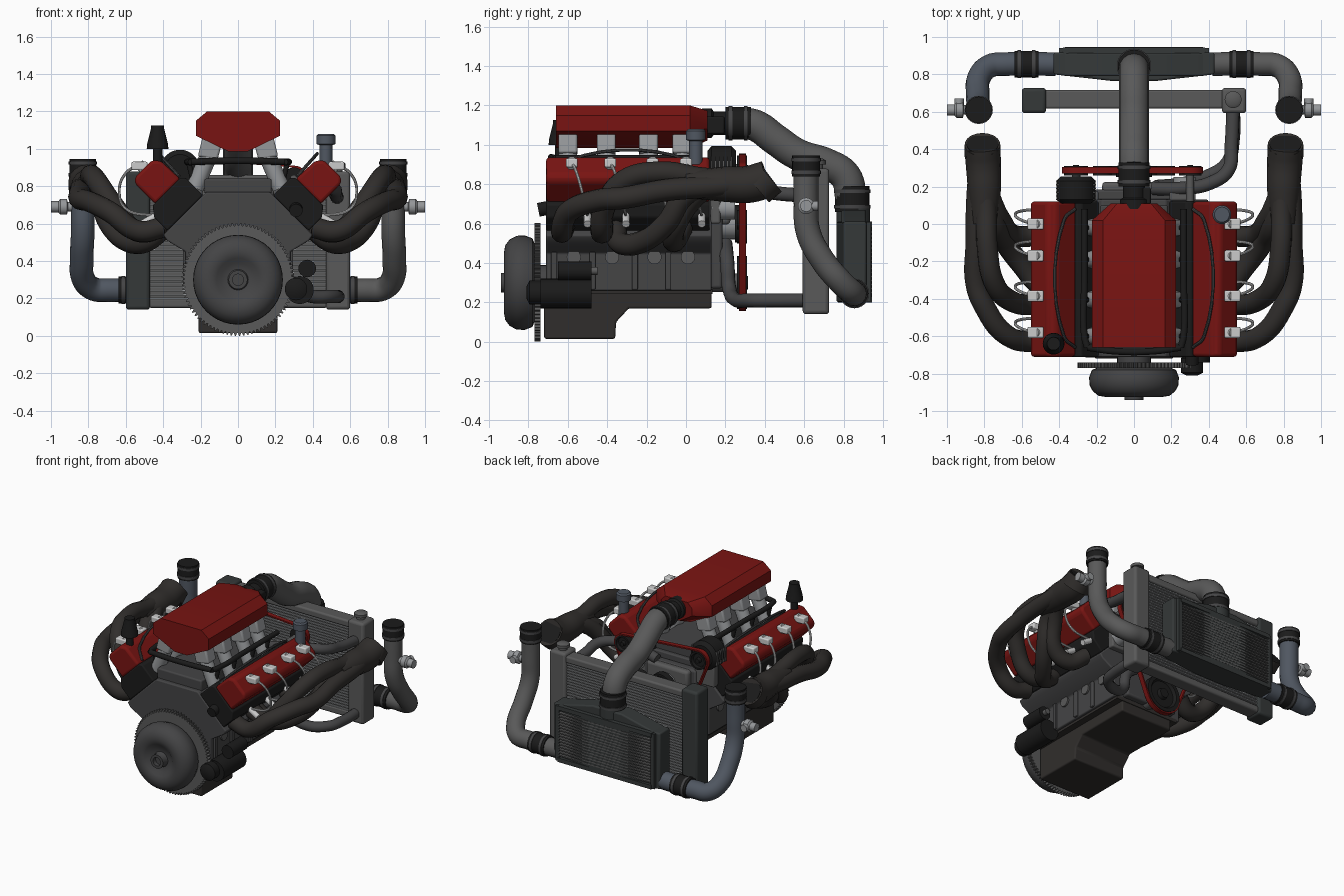
import bpy, bmesh, math
from mathutils import Vector, geometry

if "Cube" in bpy.data.objects:
    bpy.data.objects.remove(bpy.data.objects["Cube"])

def material(name, *c):
    m = bpy.data.materials.new(name)
    m.diffuse_color = (*c, 1)
    m.use_nodes = True
    m.node_tree.nodes["Principled BSDF"].inputs["Base Color"].default_value = m.diffuse_color
    return m
RED = material("red_paint", .19, .007, .006)
BLACK = material("black_plastic", .011, .011, .011)
DARK = material("dark_iron", .058, .058, .06)
CORE = material("core_grey", .035, .04, .04)
EXH = material("exhaust_steel", .03, .027, .025)
STEEL = material("steel", .10, .10, .10)
BLUE = material("blue_steel", .08, .095, .12)
ALU = material("aluminium", .3, .31, .32)
WHITE = material("white_ceramic", .8, .8, .8)

def add(name, me, mat, bevel=0):
    o = bpy.data.objects.new(name, me)
    bpy.context.collection.objects.link(o)
    me.materials.clear()
    me.materials.append(mat)
    if bevel:
        b = o.modifiers.new("bevel", 'BEVEL')
        b.width, b.segments, b.limit_method = bevel, 3, 'ANGLE'
    return o

def from_bm(name, bm, mat, bevel=0):
    bmesh.ops.recalc_face_normals(bm, faces=bm.faces)
    me = bpy.data.meshes.new(name)
    bm.to_mesh(me)
    bm.free()
    return add(name, me, mat, bevel)

def prism(name, pts, a, b, mat, axis='y', bevel=0):
    """Extrude a 2D profile along an axis from a to b."""
    put = {'y': lambda p, t: (p[0], t, p[1]), 'x': lambda p, t: (t, p[0], p[1]), 'z': lambda p, t: (p[0], p[1], t)}[axis]
    bm = bmesh.new()
    A = [bm.verts.new(put(p, a)) for p in pts]
    B = [bm.verts.new(put(p, b)) for p in pts]
    bm.faces.new(A)
    bm.faces.new(B)
    for i in range(len(pts)):
        j = (i + 1) % len(pts)
        bm.faces.new((A[i], A[j], B[j], B[i]))
    return from_bm(name, bm, mat, bevel)

def boxes(name, items, mat, bevel=0):
    """Several boxes (centre, size) in one mesh."""
    bm = bmesh.new()
    for c, s in items:
        for v in bmesh.ops.create_cube(bm, size=1)['verts']:
            v.co = Vector(v.co[i] * s[i] + c[i] for i in range(3))
    return from_bm(name, bm, mat, bevel)

def lathe(name, origin, direction, prof, mat, n=32):
    """Revolve (radius, distance) points about a direction."""
    q = Vector(direction).to_track_quat('Z', 'Y')
    bm = bmesh.new()
    rings = [[bm.verts.new(Vector(origin) + q @ Vector((r * math.cos(2*math.pi*i/n), r * math.sin(2*math.pi*i/n), h)))
              for i in range(n)] for r, h in prof]
    for R, S in zip(rings, rings[1:]):
        for i in range(n):
            bm.faces.new((R[i], R[(i+1) % n], S[(i+1) % n], S[i]))
    bm.faces.new(rings[0])
    bm.faces.new(rings[-1])
    return from_bm(name, bm, mat)

def cyl(name, p, q, r, mat, r2=None, n=24):
    d = Vector(q) - Vector(p)
    return lathe(name, p, d, [(r, 0), (r if r2 is None else r2, d.length)], mat, n)

def tube(name, pts, r, mat, res=4):
    """Smooth round tube through points; a 4th coordinate scales the radius."""
    cu = bpy.data.curves.new(name, 'CURVE')
    cu.dimensions, cu.bevel_depth, cu.bevel_resolution = '3D', r, res
    cu.use_fill_caps, cu.resolution_u = True, 7
    sp = cu.splines.new('BEZIER')
    sp.bezier_points.add(len(pts) - 1)
    for b, p in zip(sp.bezier_points, pts):
        b.co, b.radius = p[:3], p[3] if len(p) > 3 else 1
        b.handle_left_type = b.handle_right_type = 'AUTO'
    o = bpy.data.objects.new(name + "_curve", cu)
    bpy.context.collection.objects.link(o)
    me = bpy.data.meshes.new_from_object(o.evaluated_get(bpy.context.evaluated_depsgraph_get()))
    bpy.data.objects.remove(o)
    return add(name, me, mat)

def coupler(name, p, q, r):
    """Black hose coupler with two steel clamps."""
    p, q = Vector(p), Vector(q)
    cyl(name, p, q, r, BLACK)
    for t in (.2, .8):
        c, d = p.lerp(q, t), (q - p).normalized() * .009
        cyl(name + "_clamp", c - d, c + d, r * 1.06, DARK)

# Engine block, oil pan and valley
half = [(.17, .77), (.40, .54), (.38, .51), (.28, .45), (.28, .26)]
prism("engine_block", half + [(-x, z) for x, z in half[::-1]], -.71, .13, DARK, bevel=.008)
prism("oil_pan", [(-.72, .26), (-.72, .015), (-.36, .015), (-.355, .10), (-.29, .17), (.13, .17), (.13, .26)],
      -.21, .21, EXH, 'x', .01)
boxes("pan_flange", [((0, -.29, .255), (.52, .85, .025))], EXH)
boxes("valley_cover", [((0, -.29, .80), (.36, .78, .08))], DARK, .01)
boxes("timing_cover", [((0, .155, .5), (.42, .06, .46))], DARK, .015)

# Flywheel and torque converter
N = 84
gear = [((.302 if k in (1, 2) else .287) * math.cos(2*math.pi*(i + k/4)/N), .302 + (.302 if k in (1, 2) else .287) *
        math.sin(2*math.pi*(i + k/4)/N)) for i in range(N) for k in range(4)]
prism("flywheel_ring_gear", gear, -.77, -.74, STEEL)
cyl("crank_flange", (0, -.76, .30), (0, -.70, .30), .09, DARK)
lathe("torque_converter", (0, -.77, .30), (0, -1, 0), [(.2, 0), (.225, .01), (.24, .05), (.238, .09), (.22, .125), (.19, .148),
      (.15, .155), (.115, .145), (.09, .125), (.055, .12), (.05, .13), (.05, .17), (.03, .17), (.03, .14)], DARK, 40)

# Plenum, throttle and intake pipe
plen = [(.165, 1.2), (.225, 1.15), (.225, 1.07), (.05, .985)]
prof = plen + [(-x, z) for x, z in plen[::-1]]
bm = bmesh.new()
rings = [[bm.verts.new((x * f, y, 1.11 + (z - 1.11) * g)) for x, z in prof] for y, f, g in ((-.66, 1, 1), (.02, 1, 1), (.11, .55, .7))]
for A, B in zip(rings, rings[1:]):
    for i in range(8):
        bm.faces.new((A[i], A[(i+1) % 8], B[(i+1) % 8], B[i]))
bm.faces.new(rings[0])
bm.faces.new(rings[2])
from_bm("intake_plenum", bm, RED)
lathe("throttle_body", (0, .08, 1.11), (0, 1, 0), [(.075, 0), (.075, .05), (.06, .06), (.06, .13)], BLACK)
boxes("throttle_motor", [((.05, .15, 1.10), (.08, .09, .09))], BLACK, .01)
coupler("throttle_coupler", (0, .2, 1.11), (0, .33, 1.11), .083)
tube("intake_pipe", [(0, .31, 1.11), (0, .36, 1.095), (0, .45, 1.03), (0, .57, .95), (0, .72, .90), (0, .81, .84), (0, .84, .72)], .08, STEEL, 6)
coupler("intercooler_top_coupler", (0, .845, .66), (0, .845, .79), .087)

# Intercooler
plan = [(.43, .80), (.12, .765), (-.12, .765), (-.43, .80), (-.43, .915), (-.12, .945), (.12, .945), (.43, .915)]
prism("intercooler", plan, .20, .61, CORE, 'z', .01)
lathe("intercooler_outlet", (0, .85, .60), (0, 0, 1), [(.085, 0), (.085, .08)], CORE)
prism("intercooler_top_tank", [(-.41, .60), (.41, .60), (.12, .67), (-.12, .67)], .79, .915, CORE, bevel=.01)
boxes("intercooler_frame", [((0, .925, z), (.76, .04, .03)) for z in (.215, .595)] +
      [((x, .92, .405), (.03, .04, .40)) for x in (-.385, .385)], CORE)
boxes("intercooler_fins", [((0, .928, .25 + i * .0205), (.74, .036, .009)) for i in range(16)], STEEL)

# Radiator
boxes("radiator_core", [((0, .665, .50), (.94, .06, .64))], STEEL)
boxes("radiator_fins", [((0, .665, .2 + i * .02), (.94, .085, .008)) for i in range(31)], ALU)
boxes("radiator_rails", [((0, .667, z), (.96, .10, .05)) for z in (.175, .835)], STEEL, .012)
for s, m in ((-1, CORE), (1, STEEL)):
    boxes("radiator_tank", [((s * .535, .66, .51), (.13, .135, .74))], m, .018)
lathe("radiator_cap", (.53, .665, .87), (0, 0, 1), [(.03, 0), (.03, .03), (.045, .03), (.045, .05), (.03, .06)], STEEL)
tube("upper_radiator_hose", [(.1, .19, .74), (.25, .19, .78), (.41, .22, .80), (.505, .29, .79), (.52, .42, .76), (.53, .62, .74)], .036, DARK)
tube("lower_radiator_hose", [(.12, .2, .50), (.24, .21, .40), (.28, .22, .27), (.38, .25, .215), (.50, .33, .21), (.53, .45, .21), (.53, .66, .21)], .036, DARK)

# Accessory drive: pulleys, alternator, pumps and belt
wheels = [(-.31, .88, .065), (.30, .84, .06), (0, .30, .135)]
for nm, (x, z, r) in zip(("alternator_pulley", "steering_pulley", "crank_pulley"), wheels):
    lathe(nm, (x, .26, z), (0, 1, 0), [(r, 0), (r, .05), (r * .8, .05), (r * .7, .03), (r * .3, .03), (r * .25, .055)], BLACK)
    cyl(nm + "_shaft", (x, .12, z), (x, .28, z), r * .35, STEEL)
lathe("water_pump_pulley", (0, .25, .60), (0, 1, 0), [(.095, 0), (.095, .05), (.08, .05), (.07, .03), (.03, .03), (.025, .055)], BLACK)
cyl("water_pump", (0, .15, .60), (0, .26, .60), .08, ALU)
boxes("water_pump_housing", [((0, .19, .66), (.34, .07, .13))], STEEL, .02)
lathe("alternator", (-.31, .11, .89), (0, 1, 0), [(.08, 0), (.105, .02), (.105, .12), (.08, .145)], BLACK)
boxes("alternator_fins", [((-.31, .13 + i * .02, .89), (.216, .006, .10)) for i in range(6)], STEEL)
boxes("accessory_brackets", [((-.27, .15, .75), (.16, .05, .22)), ((.26, .15, .70), (.14, .05, .2))], STEEL, .01)
cyl("steering_pump", (.27, .13, .68), (.27, .25, .68), .06, ALU)
for x, z in ((-.17, .55), (.17, .62)):
    cyl("idler_pulley", (x, .26, z), (x, .31, z), .05, BLACK)
rim = [(x, z, r, 2*math.pi*i/32) for x, z, r in wheels for i in range(32)]
at = lambda w, d: (w[0] + (w[2] + d) * math.cos(w[3]), w[1] + (w[2] + d) * math.sin(w[3]))
hull = [rim[i] for i in geometry.convex_hull_2d([at(w, .012) for w in rim])]
bm = bmesh.new()
loops = [[bm.verts.new((at(w, d)[0], y, at(w, d)[1])) for w in hull] for d, y in ((.01, .27), (.01, .305), (0, .305), (0, .27))]
for k in range(4):
    for i in range(len(hull)):
        j = (i + 1) % len(hull)
        bm.faces.new((loops[k][i], loops[k][j], loops[(k+1) % 4][j], loops[(k+1) % 4][i]))
from_bm("drive_belt", bm, RED)

# Starter motor and sensor
cyl("starter_motor", (.33, -.74, .245), (.33, -.48, .245), .075, BLACK)
lathe("starter_nose", (.31, -.81, .25), (0, 1, 0), [(.03, 0), (.06, .015), (.06, .09), (.04, .11)], BLACK)
cyl("starter_solenoid", (.37, -.65, .36), (.37, -.48, .36), .047, BLACK)
cyl("starter_terminal", (.37, -.48, .36), (.37, -.45, .36), .02, STEEL)

# Parts repeated on both banks
ports = [-.60, -.405, -.19, -.02]
for s in (-1, 1):
    def bank(u, v):
        return (s * (.18 + (u + v) * .7071), .76 + (v - u) * .7071)
    def b3(u, v, y):
        x, z = bank(u, v)
        return (x, y, z)
    prism("cylinder_head", [bank(*p) for p in ((.01, 0), (.28, 0), (.28, .1), (.24, .15), (.03, .15), (.01, .13))],
          -.71, .12, BLACK, bevel=.008)
    prism("valve_cover", [bank(*p) for p in ((.035, .145), (.225, .145), (.225, .30), (.20, .325), (.075, .325), (.04, .29))],
          -.71, .12, RED, bevel=.035)
    tube("cover_hard_line", [b3(.03, .16, -.66), b3(.025, .25, -.6), b3(.025, .25, .02), b3(.03, .16, .08)], .009, DARK, 2)
    tube("fuel_rail", [(s * .25, -.66, .93), (s * .265, -.6, .93), (s * .265, -.3, .93), (s * .265, .08, .93)], .018, BLACK)
    for y in ports:
        # intake runner, injector, coil, plug wire, freeze plug
        prism("runner_mouth", [(s * .08, 1.05), (s * .19, 1.06), (s * .215, .96), (s * .11, .94)], y - .048, y + .048, ALU, bevel=.012)
        tube("intake_runner", [(s * .14, y, 1.0), (s * .18, y, .91), (s * .23, y, .79)], .047, ALU)
        cyl("injector", (s * .265, y, .93), (s * .24, y, .83), .014, BLACK, n=12)
        cy = y + .02
        cyl("coil_stem", b3(.135, .30, cy), b3(.135, .36, cy), .028, WHITE, n=16)
        boxes("ignition_coil", [((b3(.14, .35, cy)), (.085, .06, .045))], WHITE, .008)
        tube("plug_wire", [b3(.15, .36, cy), (s * .60, cy + .02, .87), (s * .635, cy + .05, .77), (s * .60, cy + .07, .68), b3(.27, .1, cy + .08)], .008, WHITE, 2)
        cyl("spark_plug_boot", b3(.27, .1, cy + .08), b3(.35, .12, cy + .08), .02, WHITE, n=12)
        cyl("freeze_plug", (s * .27, y + .03, .43), (s * .292, y + .03, .43), .036, STEEL)
        boxes("block_rib", [((s * .285, y - .07, .36), (.02, .03, .19))], DARK, .005)
    # exhaust runners and collector
    paths = [[(.40, -.62, .58), (.53, -.63, .56), (.68, -.595, .66), (.80, -.44, .72), (.845, -.32, .73), (.845, -.1, .77), (.84, .15, .79), (.82, .36, .81)],
             [(.40, -.41, .58), (.54, -.43, .56), (.66, -.41, .69), (.75, -.31, .82), (.785, -.12, .86), (.79, .08, .83), (.80, .25, .82)],
             [(.40, -.36, .57), (.50, -.33, .50), (.60, -.22, .51), (.69, -.1, .60), (.74, .0, .74), (.78, .16, .80)],
             [(.40, -.02, .58), (.52, -.06, .51), (.64, -.06, .57), (.71, .02, .71), (.76, .12, .79), (.80, .25, .82)]]
    for p in paths:
        tube("exhaust_runner", [(s * x, y, z) for x, y, z in p], .056, EXH)
    tube("exhaust_collector", [(s*.80, .0, .80, .75), (s*.80, .2, .80, 1), (s*.805, .32, .80, 1.05), (s*.81, .41, .825, 1.05)], .09, EXH, 6)
    cyl("collector_outlet", (s*.81, .36, .78), (s*.81, .425, .835), .095, EXH)
    cyl("collector_opening", (s*.81, .42, .832), (s*.81, .428, .838), .085, BLACK)
    # charge pipe from turbo coupler to intercooler, with blow-off valve
    m = BLUE if s < 0 else STEEL
    tube("charge_pipe", [(s*x, y, z) for x, y, z in ((.83, .61, .90), (.83, .61, .72), (.83, .62, .56), (.835, .69, .42), (.825, .79, .30),
         (.77, .845, .25), (.68, .855, .245), (.42, .855, .245))], .063, m, 6)
    coupler("turbo_coupler", (s*.83, .61, .84), (s*.83, .61, .945), .071)
    coupler("intercooler_coupler", (s*.51, .855, .245), (s*.64, .855, .245), .071)
    lathe("blow_off_valve", (s*.86, .61, .69), (s, 0, 0), [(.025, 0), (.025, .05), (.042, .055), (.042, .09), (.03, .1), (.03, .14)], ALU, 20)
    cyl("valve_outlet", (s*.935, .61, .69), (s*.935, .67, .69), .025, ALU, n=16)

# Fuel crossover, oil filler, breather and cam sensor
tube("fuel_crossover", [(-.25, -.66, .93), (-.1, -.68, .935), (.1, -.68, .935), (.25, -.66, .93)], .018, BLACK)
lathe("oil_filler", (.47, .05, .90), (0, 0, 1), [(.034, 0), (.034, .12), (.05, .125), (.05, .17), (.04, .18)], BLUE)
lathe("breather_filter", (-.43, -.64, .90), (0, 0, 1), [(.025, 0), (.025, .1), (.058, .1), (.055, .13), (.035, .21), (.035, .225)], BLACK)
cyl("cam_sensor", (.31, -.70, .68), (.31, -.75, .67), .035, BLACK)

# Smooth shading with sharp edges kept
for o in bpy.context.scene.objects:
    o.select_set(True)
    bpy.context.view_layer.objects.active = o
bpy.ops.object.shade_smooth_by_angle(angle=math.radians(35))
